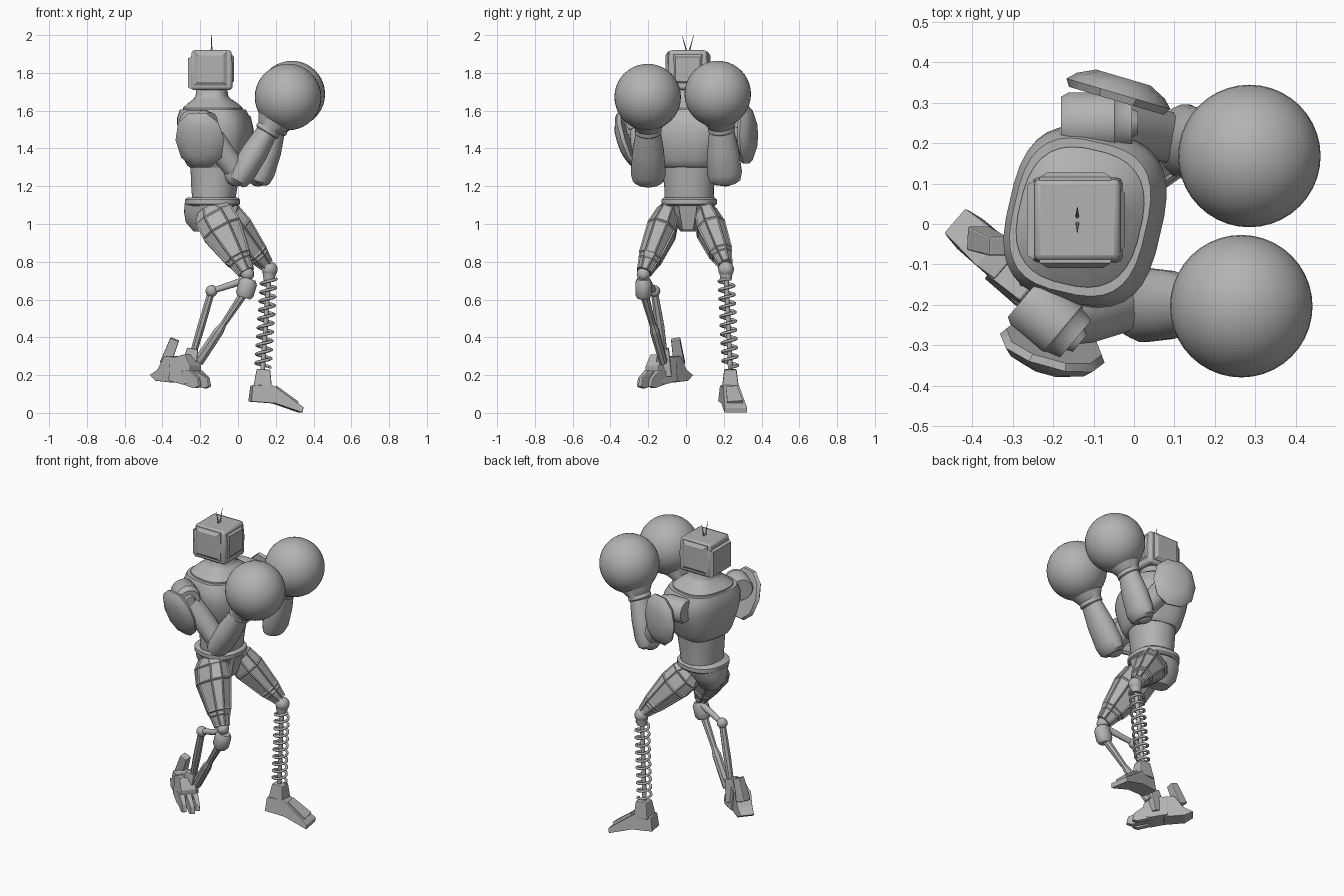
import bpy, bmesh, math
from mathutils import Vector as V

cube = bpy.data.objects.get("Cube")
if cube:
    bpy.data.objects.remove(cube, do_unlink=True)

GREY = (0.45, 0.45, 0.45, 1)
metal = bpy.data.materials.new("plain_grey")
metal.use_nodes = True
metal.diffuse_color = GREY
metal.node_tree.nodes["Principled BSDF"].inputs["Base Color"].default_value = GREY
X, Y, Z = V((1, 0, 0)), V((0, 1, 0)), V((0, 0, 1))


def finish(name, bm, smooth=35, bevel=0):
    bmesh.ops.recalc_face_normals(bm, faces=bm.faces)
    mesh = bpy.data.meshes.new(name)
    bm.to_mesh(mesh)
    bm.free()
    mesh.materials.append(metal)
    ob = bpy.data.objects.new(name, mesh)
    bpy.context.collection.objects.link(ob)
    bpy.ops.object.select_all(action='DESELECT')
    ob.select_set(True)
    bpy.context.view_layer.objects.active = ob
    if bevel:
        mod = ob.modifiers.new("bevel", 'BEVEL')
        mod.width, mod.segments, mod.limit_method = bevel, 2, 'ANGLE'
    if smooth:
        bpy.ops.object.shade_smooth_by_angle(angle=math.radians(smooth))
    return ob


def skin(rings):
    """Join rings of points with quads and cap both ends."""
    bm = bmesh.new()
    rows = [[bm.verts.new(p) for p in ring] for ring in rings]
    n = len(rows[0])
    for r, s in zip(rows, rows[1:]):
        for i in range(n):
            bm.faces.new((r[i], r[(i + 1) % n], s[(i + 1) % n], s[i]))
    bm.faces.new(rows[0])
    bm.faces.new(rows[-1])
    return bm


def ring(c, u, v, a, b, n, power):
    pts = []
    for i in range(n):
        t = (i + 0.5) * math.tau / n
        cs, sn = math.cos(t), math.sin(t)
        pts.append(c + u * a * math.copysign(abs(cs) ** power, cs)
                   + v * b * math.copysign(abs(sn) ** power, sn))
    return pts


def limb(name, p0, p1, profile, n=16, power=1, ref=Y, smooth=35, bevel=0, panel=0):
    """Loft along p0-p1; profile rows are (position, half size along ref, other half size)."""
    p0, p1 = V(p0), V(p1)
    w = (p1 - p0).normalized()
    u = (ref - w * ref.dot(w)).normalized()
    v = w.cross(u)
    bm = skin([ring(p0.lerp(p1, t), u, v, a, b, n, power) for t, a, b in profile])
    if panel:
        bmesh.ops.recalc_face_normals(bm, faces=bm.faces)
        sides = [f for f in bm.faces if abs(f.normal.dot(w)) < 0.4]
        bmesh.ops.inset_individual(bm, faces=sides, thickness=panel, depth=-panel * 0.5)
    return finish(name, bm, smooth, bevel)


def rod(name, p0, p1, r0, r1=None, n=12):
    r1 = r0 if r1 is None else r1
    axis = (V(p1) - V(p0)).normalized()
    return limb(name, p0, p1, [(0, r0, r0), (1, r1, r1)], n, ref=X if abs(axis.y) > 0.8 else Y)


def block(name, p0, p1, a, b, taper=1, ref=Y):
    return limb(name, p0, p1, [(0, a, b), (1, a * taper, b * taper)], 4, 0, ref, 0, 0.005)


def ball(name, c, r, seg=16):
    bm = bmesh.new()
    bmesh.ops.create_uvsphere(bm, u_segments=seg, v_segments=seg // 2, radius=r)
    bmesh.ops.translate(bm, verts=bm.verts, vec=c)
    return finish(name, bm, 60)


def trunk(name, rows, power=0.75, angle=-8):
    """Stacked rounded rings; rows are (z, x, half x, half y)."""
    t = math.radians(angle)
    u, v = V((math.cos(t), math.sin(t), 0)), V((-math.sin(t), math.cos(t), 0))
    bm = skin([ring(V((x, 0.017, z)), u, v, a, b, 32, power) for z, x, a, b in rows])
    return finish(name, bm, 40)


def foot(name, centre, heading, outline):
    """Side outline of (along, z, half width)."""
    d = V(heading).normalized()
    s = d.cross(Z)
    rows = [[V(centre) + d * l + Z * z + s * w * k for l, z, w in outline] for k in (-1, 1)]
    return finish(name, skin(rows), 0, 0.004)


# Torso
trunk("chest", [(1.3, -.12, .128, .145), (1.31, -.12, .142, .152), (1.34, -.12, .158, .168),
                (1.42, -.118, .18, .195), (1.5, -.12, .19, .218), (1.56, -.128, .184, .212),
                (1.605, -.133, .165, .19)], .68, -13)
trunk("collar", [(1.57, -.133, .15, .17), (1.615, -.133, .152, .17), (1.64, -.133, .125, .14),
                 (1.665, -.137, .092, .098), (1.68, -.138, .083, .085), (1.73, -.14, .08, .08)], .75, -13)
trunk("waist", [(1.1, -.13, .11, .13), (1.2, -.125, .122, .132), (1.32, -.12, .132, .145)], 0.9)
trunk("belt", [(1.095, -.135, .13, .135), (1.105, -.135, .145, .145),
               (1.13, -.135, .145, .145), (1.14, -.135, .13, .135)], 0.85)
trunk("pelvis", [(.96, -.175, .06, .045), (1.01, -.172, .105, .085), (1.06, -.155, .13, .115),
                 (1.11, -.145, .138, .13)], .9)
block("front_hip_guard", (-.03, .01, 1.1), (-.05, .01, .97), .05, .03, .6)

# Head, screens and antennae
limb("head", (-.14, .01, 1.71), (-.14, .01, 1.92),
     [(0, .102, .11), (.55, .105, .112), (1, .1, .105)], 4, 0, smooth=30, bevel=.014)
for side in (-1, 1):
    limb("side_screen", (-.145, .01 + side * .095, 1.822), (-.145, .01 + side * .119, 1.822),
         [(0, .09, .088), (.45, .09, .088), (1, .07, .068)], 4, 0, Z, 0)
    rod("antenna", (-.14, .01 + side * .006, 1.91), (-.14, .01 + side * .031, 2.0), .005, .001, 6)
limb("face_plate", (-.04, .01, 1.82), (-.022, .01, 1.82),
     [(0, .085, .085), (1, .065, .065)], 4, 0, Y, 0)
limb("back_plate", (-.24, .01, 1.8), (-.264, .01, 1.8),
     [(0, .1, .088), (1, .088, .078)], 4, 0, Y, 0)

# Arms: name, shoulder drum ends, elbow, wrist, glove, pad centre, pad direction
ARMS = [
    ("right", (-.27, -.18, 1.53), (-.145, -.285, 1.53), (-.01, -.2, 1.25), (.155, -.2, 1.49),
     (.265, -.203, 1.672), (-.205, -.318, 1.44), (-.25, -.9, -.3)),
    ("left", (-.18, .25, 1.53), (-.005, .25, 1.53), (.108, .208, 1.25), (.195, .188, 1.5),
     (.285, .168, 1.688), (-.035, .333, 1.47), (.28, .95, 0)),
]
for side, inner, outer, elbow, wrist, glove, pad, facing in ARMS:
    inner, outer, elbow, wrist, glove = map(V, (inner, outer, elbow, wrist, glove))
    axis = (outer - inner).normalized()
    limb(side + "_shoulder_drum", inner, outer,
         [(0, .065, .065), (.1, .075, .075), (.75, .075, .075), (.8, .068, .068), (1, .062, .062)], 24, ref=Z)
    rod(side + "_shoulder_bolt", outer, outer + axis * .015, .035, .028, 16)
    limb(side + "_upper_arm", inner.lerp(outer, .6), elbow + Z * .03,
         [(0, .06, .06), (.4, .07, .068), (1, .062, .058)], 12)
    ball(side + "_elbow", elbow + Z * .01, .062)
    # Forearm swells at the elbow and narrows to the cuff
    limb(side + "_forearm", elbow - Z * .035, wrist,
         [(0, .06, .042), (.05, .082, .058), (.2, .093, .07), (.6, .085, .07), (1, .066, .056)], 20)
    limb(side + "_glove_cuff", wrist - (glove - wrist) * .06, glove,
         [(0, .06, .055), (.05, .072, .068), (.15, .07, .066), (.5, .115, .115), (.8, .12, .12)], 24)
    ball(side + "_glove", glove, .176, 40)
    d = V(facing).normalized()
    limb(side + "_shoulder_pad", V(pad) - d * .03, V(pad) + d * .03,
         [(0, .15, .122), (.3, .158, .134), (.65, .138, .113), (1, .09, .07)], 10, .9, Z, 35)
    rod(side + "_pad_mount", inner.lerp(outer, .5), pad, .03)

# Thighs, with long sunken panels
limb("right_thigh", (-.15, -.08, 1.085), (.043, -.222, .745),
     [(0, .045, .075), (.12, .065, .115), (.35, .083, .118), (.78, .066, .076), (.84, .058, .064),
      (1, .042, .048)], 8, .85, smooth=15, panel=.01)
limb("left_thigh", (-.1, .09, 1.075), (.15, .21, .785),
     [(0, .045, .07), (.12, .066, .1), (.35, .083, .1), (.78, .066, .067), (.84, .058, .06),
      (1, .04, .042)], 8, .85, smooth=15, panel=.01)

# Spring leg
ball("left_knee", (.168, .212, .76), .042)
foot_top, knee = V((.13, .235, .22)), V((.165, .212, .74))
rod("spring_core", foot_top, knee, .013)
rod("spring_top_cap", knee - Z * .04, knee, .03, .036)
turns, steps = 10, 14
coils = []
for i in range(turns * steps + 1):
    t = i * math.tau / steps
    out = V((math.cos(t), math.sin(t), 0))
    centre = foot_top.lerp(knee, .04 + .9 * i / (turns * steps)) + out * .04
    coils.append(ring(centre, out, Z, .008, .008, 6, 1))
finish("spring", skin(coils), 70)
foot("left_foot", (.19, .24, 0), (.98, .16, 0),
     [(-.13, .06, .05), (.0, .05, .055), (.145, 0, .062), (.15, .03, .06), (.0, .14, .045),
      (-.02, .15, .042), (-.12, .145, .042)])
block("left_ankle", (.13, .235, .13), (.135, .235, .23), .045, .05, .72)
limb("left_foot_plate", (.2, .241, .133), (.31, .26, .053),
     [(0, .03, .012), (1, .042, .012)], 4, 0, Y, 0)

# Strut leg
ball("right_knee", (.05, -.225, .735), .036)
limb("right_knee_socket", (.06, -.225, .71), (.03, -.225, .61),
     [(0, .035, .035), (.2, .045, .05), (.8, .045, .05), (1, .035, .038)], 12)
ball("strut_joint", (-.14, -.168, .645), .032)
rod("upper_strut", (.03, -.21, .7), (-.14, -.168, .645), .02, .016)
ankle = V((-.25, -.11, .27))
limb("rear_strut", (-.14, -.168, .645), ankle, [(0, .02, .02), (.5, .026, .022), (1, .018, .018)], 8, smooth=0)
limb("front_strut", (.03, -.222, .63), (-.21, -.12, .27),
     [(0, .024, .024), (.45, .018, .018), (.55, .026, .028), (1, .022, .03)], 8, smooth=0)

# Clawed foot: heel, middle and separate toes
foot("right_heel", (-.3, -.115, 0), (.29, -.25, 0),
     [(-.19, .2, .04), (-.14, .17, .05), (-.02, .16, .05), (-.02, .3, .045), (-.08, .3, .05), (-.13, .23, .045)])
foot("right_midfoot", (-.3, -.115, 0), (.29, -.25, 0),
     [(-.04, .17, .06), (.06, .15, .062), (.1, .16, .055), (.1, .25, .045), (.06, .31, .045), (-.04, .29, .05)])
for k, reach in ((-1, .165), (0, .2), (1, .165)):
    foot("right_toe", (-.3 + k * .026, -.115 + k * .03, 0), (.29, -.25, 0),
         [(.04, .155, .017), (reach - .03, .13, .016), (reach, .14, .012), (reach - .01, .185, .012),
          (.1, .225, .016), (.04, .22, .017)])
block("right_heel_spur", (-.385, -.035, .26), (-.335, -.055, .39), .03, .03, .8)
block("right_ankle", (-.27, -.12, .2), (-.24, -.12, .34), .045, .045, .65)
